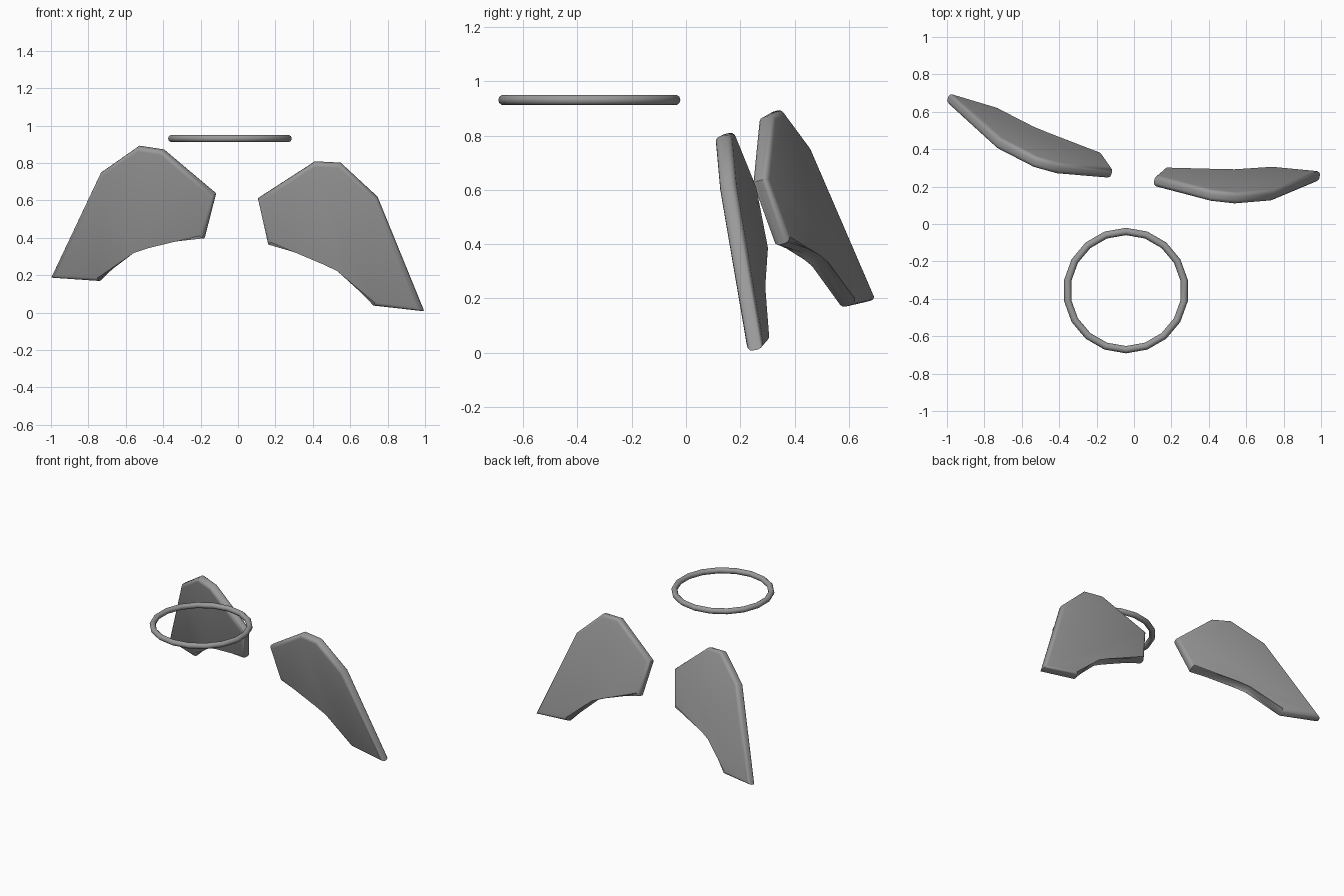
import bpy, bmesh, math
from mathutils import Vector

cube = bpy.data.objects.get("Cube")
if cube:
    bpy.data.objects.remove(cube, do_unlink=True)

# Single grey material
grey = bpy.data.materials.new("plain_grey")
grey.use_nodes = True
colour = (0.32, 0.32, 0.32, 1)
grey.diffuse_color = colour
grey.node_tree.nodes["Principled BSDF"].inputs["Base Color"].default_value = colour


def smooth(obj):
    bpy.ops.object.select_all(action='DESELECT')
    obj.select_set(True)
    bpy.context.view_layer.objects.active = obj
    bpy.ops.object.shade_smooth_by_angle(angle=math.radians(50))


def wing(name, outline, plane, thickness=0.062, rim=0.021):
    """Flat plate with rounded rim; outline is (x, z), plane gives y = a + b*x + c*z."""
    a, b, c = plane
    normal = Vector((-b, 1, -c)).normalized()
    bm = bmesh.new()
    rings = []
    for side in (-0.5, 0.5):
        rings.append([bm.verts.new(Vector((x, a + b * x + c * z, z)) + normal * thickness * side)
                      for x, z in outline])
    front, back = rings
    caps = [bm.faces.new(front), bm.faces.new(back[::-1])]
    n = len(outline)
    for i in range(n):
        j = (i + 1) % n
        bm.faces.new((front[i], back[i], back[j], front[j]))
    # Round both rims
    edges = list({e for f in caps for e in f.edges})
    bmesh.ops.bevel(bm, geom=edges, offset=rim, segments=3, profile=0.5, affect='EDGES')
    bmesh.ops.recalc_face_normals(bm, faces=bm.faces)
    mesh = bpy.data.meshes.new(name)
    bm.to_mesh(mesh)
    bm.free()
    obj = bpy.data.objects.new(name, mesh)
    bpy.context.collection.objects.link(obj)
    mesh.materials.append(grey)
    smooth(obj)


# Wings, each tilted in its own plane
wing("right_wing",
     [(-0.995, 0.19), (-0.73, 0.75), (-0.53, 0.89), (-0.40, 0.87), (-0.12, 0.634),
      (-0.18, 0.40), (-0.48, 0.372), (-0.56, 0.345), (-0.735, 0.172)],
     (0.409, -0.32, -0.28))
wing("left_wing",
     [(0.993, 0.01), (0.745, 0.618), (0.548, 0.80), (0.41, 0.807), (0.108, 0.612),
      (0.163, 0.366), (0.463, 0.285), (0.548, 0.245), (0.725, 0.04)],
     (0.377, -0.12, -0.22))

# Floating ring
bpy.ops.mesh.primitive_torus_add(major_segments=18, minor_segments=10,
                                 major_radius=0.316, minor_radius=0.0195,
                                 location=(-0.043, -0.356, 0.931),
                                 rotation=(0, 0, math.pi / 2))
ring = bpy.context.object
ring.name = "floating_ring"
ring.data.materials.append(grey)
smooth(ring)
